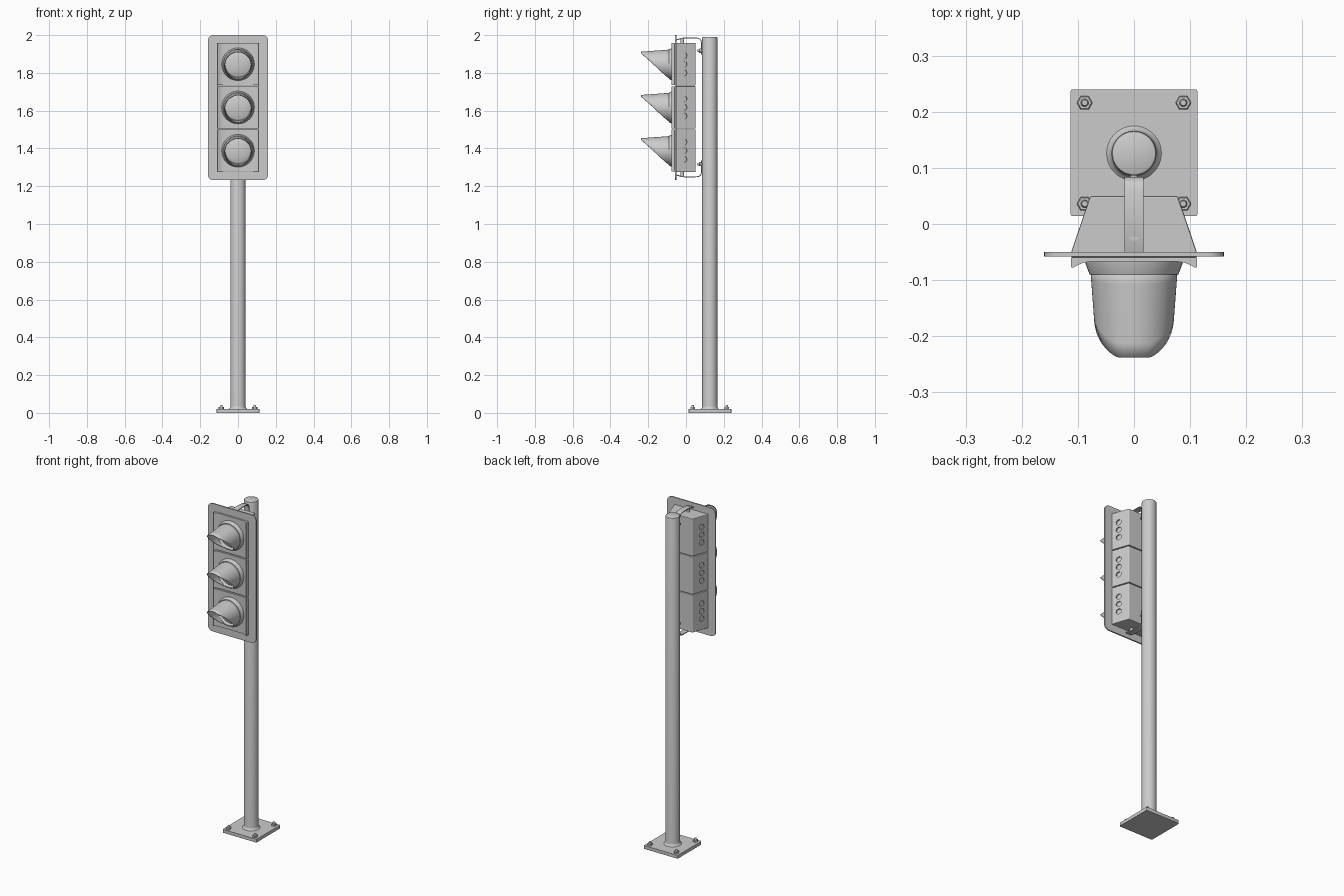
import bpy, bmesh, math
from mathutils import Matrix, Vector

if "Cube" in bpy.data.objects:
    bpy.data.objects.remove(bpy.data.objects["Cube"])

POLE_Y, MID_Z, PITCH = 0.126, 1.617, 0.229


def finish(name, bm, smooth=True):
    bmesh.ops.recalc_face_normals(bm, faces=bm.faces)
    me = bpy.data.meshes.new(name)
    bm.to_mesh(me)
    bm.free()
    ob = bpy.data.objects.new(name, me)
    bpy.context.collection.objects.link(ob)
    if smooth:
        bpy.ops.object.select_all(action='DESELECT')
        ob.select_set(True)
        bpy.context.view_layer.objects.active = ob
        bpy.ops.object.shade_smooth_by_angle(angle=math.radians(35))
    return ob


def bevel(ob, width, segments=2):
    m = ob.modifiers.new("bevel", 'BEVEL')
    m.width, m.segments, m.limit_method = width, segments, 'ANGLE'
    m.angle_limit = math.radians(40)


def prism(name, outline, depth, place, smooth=True):
    """Closed 2D outline, extruded by depth; place maps (u, v, w) to xyz."""
    bm = bmesh.new()
    rings = [[bm.verts.new(place(u, v, w)) for u, v in outline] for w in depth]
    n = len(outline)
    for i in range(n):
        j = (i + 1) % n
        bm.faces.new((rings[0][i], rings[0][j], rings[1][j], rings[1][i]))
    for r in rings:
        bm.faces.new(r)
    return finish(name, bm, smooth)


def lathe(name, profile, centre, axis='Z', n=48, closed=False):
    """Spin an (r, h) profile about an axis; open ends are capped."""
    bm = bmesh.new()
    rings = []
    for r, h in profile:
        ring = []
        for k in range(n):
            a = math.tau * k / n
            c, s = r * math.cos(a), r * math.sin(a)
            p = (c, s, h) if axis == 'Z' else (c, h, s)
            ring.append(bm.verts.new(Vector(p) + Vector(centre)))
        rings.append(ring)
    pairs = list(zip(rings, rings[1:]))
    if closed:
        pairs.append((rings[-1], rings[0]))
    else:
        bm.faces.new(rings[0])
        bm.faces.new(rings[-1])
    for a, b in pairs:
        for k in range(n):
            m = (k + 1) % n
            bm.faces.new((a[k], a[m], b[m], b[k]))
    return finish(name, bm)


def rounded_rect(hx, hy, r, n=8):
    pts = []
    for q, (sx, sy) in enumerate([(1, 1), (-1, 1), (-1, -1), (1, -1)]):
        for i in range(n + 1):
            a = math.pi / 2 * (q + i / n)
            pts.append((sx * (hx - r) + r * math.cos(a), sy * (hy - r) + r * math.sin(a)))
    return pts


# base plate with anchor bolts
prism("base_plate", rounded_rect(0.113, 0.113, 0.004, 3), (0, 0.02),
      lambda u, v, w: (u, v + POLE_Y + 0.001, w))
for sx in (-1, 1):
    for sy in (-1, 1):
        c = (sx * 0.088, POLE_Y + sy * 0.09, 0)
        lathe("base_nut", [(0.014, 0.019), (0.014, 0.03), (0.012, 0.032)], c, n=6)
        lathe("base_bolt", [(0.007, 0.019), (0.007, 0.038), (0.005, 0.041)], c, n=16)

# pole with flared weld at the foot and softened top
lathe("pole", [(0.050, 0.019), (0.045, 0.023), (0.041, 0.03), (0.04, 0.038), (0.04, 1.985),
               (0.0385, 1.989), (0.035, 1.991)], (0, POLE_Y, 0), n=64)

# back plate
prism("back_plate", rounded_rect(0.16, 0.384, 0.03), (-0.058, -0.05),
      lambda u, v, w: (u, w, v + 1.616))

# signal sections
BODY = [(-0.112, -0.06), (0.112, -0.06), (0.112, -0.05), (0.078, 0.05), (-0.078, 0.05), (-0.112, -0.05)]
half = [(0.112, -0.060), (0.112, -0.077), (0.109, -0.078), (0.100, -0.073), (0.090, -0.069), (0.078, -0.067)]
DOOR = half + [(-x, y) for x, y in reversed(half)]
side_normal = Vector((0.1, 0.034, 0)).normalized()

for i, label in enumerate(("lower", "middle", "upper")):
    z = MID_Z + (i - 1) * PITCH

    # tapered body with recessed round ports on both sides
    body = prism(label + "_housing", BODY, (z - 0.1125, z + 0.1125), lambda u, v, w: (u, v, w), False)
    bevel(body, 0.003)
    bm = bmesh.new()
    for sx in (-1, 1):
        for k in (-1, 0, 1):
            nrm = Vector((sx * side_normal.x, side_normal.y, 0))
            rot = nrm.to_track_quat('Z', 'Y').to_matrix().to_4x4()
            pos = Matrix.Translation((sx * 0.0984, -0.01, z + k * 0.046))
            bmesh.ops.create_cone(bm, cap_ends=True, segments=24, radius1=0.016, radius2=0.016,
                                  depth=0.014, matrix=pos @ rot)
    cutter = finish(label + "_port_cutter", bm, False)
    cutter.hide_render = True
    cutter.hide_viewport = False
    cutter.display_type = 'WIRE'
    cut = body.modifiers.new("ports", 'BOOLEAN')
    cut.operation, cut.object, cut.solver = 'DIFFERENCE', cutter, 'EXACT'

    # door with raised side lips
    prism(label + "_door", DOOR, (z - 0.111, z + 0.111), lambda u, v, w: (u, v, w))

    # collar and domed lens
    lathe(label + "_collar", [(0.087, -0.064), (0.086, -0.072), (0.079, -0.090), (0.073, -0.090),
                              (0.068, -0.078), (0.068, -0.064)], (0, 0, z), 'Y', closed=True)
    lathe(label + "_lens", [(0.0685, -0.066), (0.0685, -0.072), (0.055, -0.077), (0.035, -0.081),
                            (0.015, -0.083), (0.004, -0.0832)], (0, 0, z), 'Y')

    # visor: tapering tube cut away obliquely below
    bm = bmesh.new()
    n, steps = 64, 6
    grid = []
    for k in range(n):
        a = math.tau * k / n
        s = math.sin(a)
        end = max(-0.238, -0.086 - 0.159 * ((s + 1) / 2) ** 0.85)
        col = []
        for j in range(steps + 1):
            y = -0.082 + (end + 0.082) * j / steps
            r = 0.0775 + (y + 0.085) * 0.075
            col.append(bm.verts.new((r * math.cos(a), y, z + r * s)))
        grid.append(col)
    for k in range(n):
        a, b = grid[k], grid[(k + 1) % n]
        for j in range(steps):
            bm.faces.new((a[j], b[j], b[j + 1], a[j + 1]))
    visor = finish(label + "_visor", bm)
    sol = visor.modifiers.new("thickness", 'SOLIDIFY')
    sol.thickness, sol.offset = 0.003, -1

# strap brackets joining head to pole, mirrored top and bottom
centre = [(-0.052, 0.360), (-0.02, 0.369), (0.02, 0.371), (0.062, 0.369), (0.074, 0.365),
          (0.081, 0.357), (0.084, 0.345), (0.084, 0.28)]
for label, f in (("upper", 1), ("lower", -1)):
    inner = []
    for i, (y, h) in enumerate(centre):
        p, q = centre[max(i - 1, 0)], centre[min(i + 1, len(centre) - 1)]
        t = Vector((q[0] - p[0], q[1] - p[1])).normalized()
        inner.append((y + t.y * 0.005, h - t.x * 0.005))
    prism(label + "_bracket", centre + inner[::-1], (-0.017, 0.017),
          lambda u, v, w: (w, u, MID_Z + f * v))
    c = (0, 0, MID_Z + f * 0.3)
    lathe(label + "_bracket_nut", [(0.013, 0.082), (0.013, 0.071), (0.011, 0.069)], c, 'Y', n=6)
    lathe(label + "_bracket_bolt", [(0.007, 0.09), (0.007, 0.063), (0.005, 0.06)], c, 'Y', n=16)
    # stub fixing the head to its bracket
    lathe(label + "_bracket_post", [(0.010, f * 0.335), (0.010, f * 0.368)], (0, -0.02, MID_Z), n=24)
